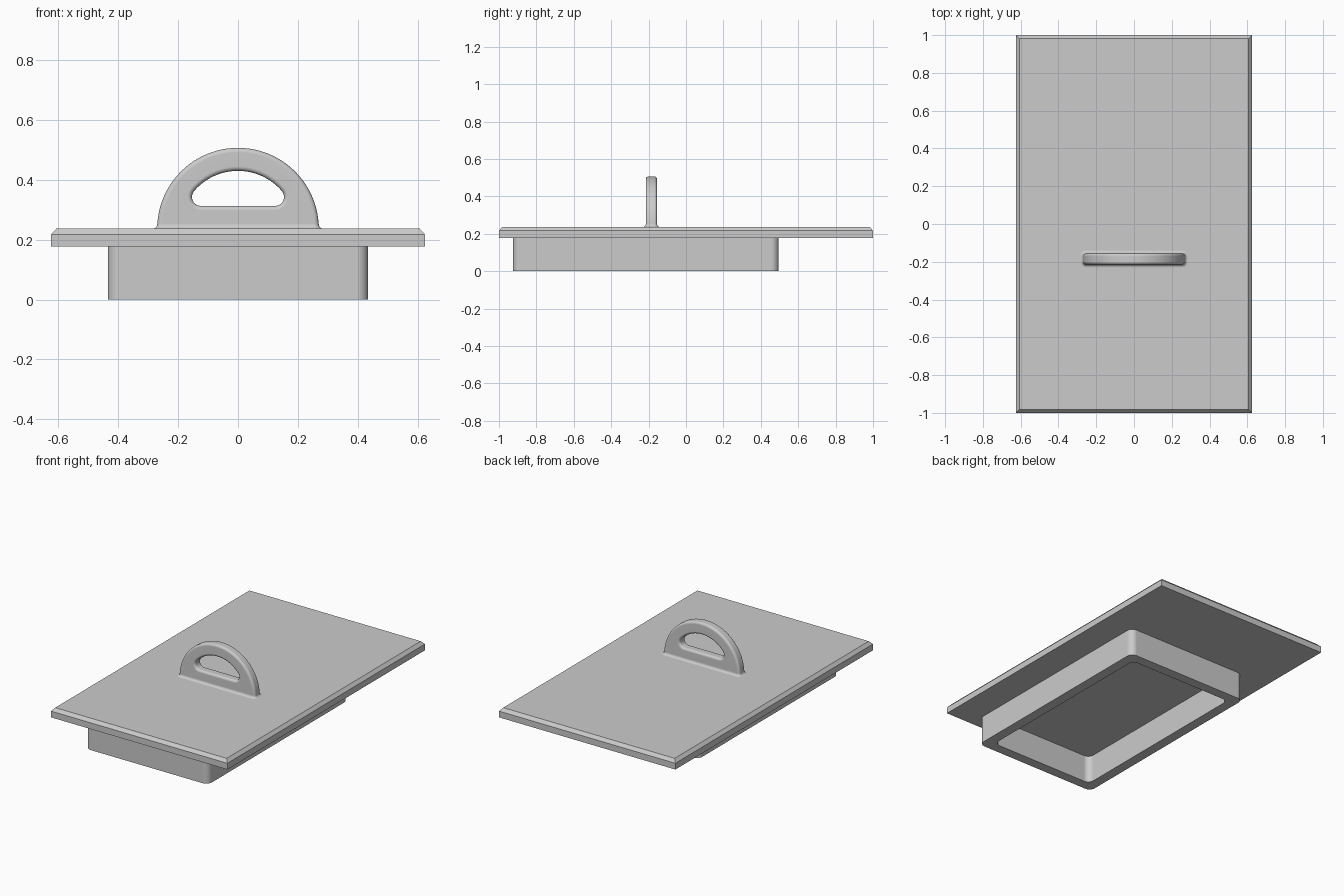
import bpy, bmesh
from math import sin, cos, pi, sqrt, atan2, radians

cube = bpy.data.objects.get("Cube")
if cube:
    bpy.data.objects.remove(cube)

GREY = (0.6, 0.6, 0.6, 1)
mat = bpy.data.materials.new("plain grey")
mat.use_nodes = True
mat.diffuse_color = GREY
mat.node_tree.nodes["Principled BSDF"].inputs["Base Color"].default_value = GREY

PLATE_BOTTOM, PLATE_TOP = 0.177, 0.237
HANDLE_Y, HANDLE_HALF, ROUND = -0.185, 0.03, 0.015


def finish(name, bm, smooth=True):
    bmesh.ops.recalc_face_normals(bm, faces=bm.faces)
    mesh = bpy.data.meshes.new(name)
    bm.to_mesh(mesh)
    bm.free()
    mesh.materials.append(mat)
    obj = bpy.data.objects.new(name, mesh)
    bpy.context.collection.objects.link(obj)
    if smooth:
        bpy.ops.object.select_all(action="DESELECT")
        obj.select_set(True)
        bpy.context.view_layer.objects.active = obj
        bpy.ops.object.shade_smooth_by_angle(angle=radians(35))
        weighted = obj.modifiers.new("weighted normals", "WEIGHTED_NORMAL")
        weighted.keep_sharp = True
    return obj


def arc(cx, cz, r, start, end, steps):
    angles = [start + (end - start) * i / steps for i in range(steps + 1)]
    return [(cx + r * cos(a), cz + r * sin(a)) for a in angles]


def rounded_rect(hx, hy, r, cy):
    pts = []
    for k, (sx, sy) in enumerate([(1, 1), (-1, 1), (-1, -1), (1, -1)]):
        pts += arc(sx * (hx - r), cy + sy * (hy - r), r, k * pi / 2, (k + 1) * pi / 2, 8)
    return pts


def loft(bm, rings, closed=False):
    """Skin a row of equal rings; returns the vertex rings."""
    loops = [[bm.verts.new(p) for p in ring] for ring in rings]
    pairs = list(zip(loops, loops[1:])) + ([(loops[-1], loops[0])] if closed else [])
    for a, b in pairs:
        for i in range(len(a)):
            j = (i + 1) % len(a)
            bm.faces.new((a[i], a[j], b[j], b[i]))
    return loops


# Lid plate with a chamfered top rim
bm = bmesh.new()
rings = []
for inset, z in [(0, PLATE_BOTTOM), (0, PLATE_TOP - 0.02), (0.018, PLATE_TOP)]:
    x, y = 0.625 - inset, 1 - inset
    rings.append([(x, y, z), (-x, y, z), (-x, -y, z), (x, -y, z)])
loops = loft(bm, rings)
bm.faces.new(loops[0])
bm.faces.new(loops[-1])
finish("lid_plate", bm, smooth=False)

# Hollow rounded skirt under the plate
bm = bmesh.new()
rings = []
for wall, z in [(0, 0), (0, PLATE_BOTTOM), (0.065, PLATE_BOTTOM), (0.065, 0)]:
    outline = rounded_rect(0.435 - wall, 0.71 - wall, 0.04, -0.215)
    rings.append([(x, y, z) for x, y in outline])
loft(bm, rings, closed=True)
finish("skirt", bm)


# Handle outlines, drawn back by d for the rounded edges
def handle_outline(d):
    r = 0.27 - d
    return [(r, PLATE_TOP - 0.02)] + arc(0, PLATE_TOP, r, 0, pi, 48) + [(-r, PLATE_TOP - 0.02)]


def grip_hole(d):
    big, small, bottom = 0.193 + d, 0.03 + d, 0.313 - d
    cz = bottom + small
    rise = cz - PLATE_TOP
    cx = sqrt((big - small) ** 2 - rise ** 2)
    a = atan2(rise, cx)
    return (arc(0, PLATE_TOP, big, a, pi - a, 32)
            + arc(-cx, cz, small, pi - a, 1.5 * pi, 12)[1:]
            + arc(cx, cz, small, -pi / 2, a, 12)[:-1])


# Handle: half-round loop with rounded edges
bm = bmesh.new()
steps = [i * pi / 12 for i in range(7)]
front = [(-HANDLE_HALF + ROUND * (1 - sin(t)), ROUND * (1 - cos(t))) for t in reversed(steps)]
stations = front + [(-y, d) for y, d in reversed(front)]
ends = []
for outline in (handle_outline, grip_hole):
    loops = loft(bm, [[(x, HANDLE_Y + y, z) for x, z in outline(d)] for y, d in stations])
    ends.append((loops[0], loops[-1]))
for side in (0, 1):
    edges = []
    for pair in ends:
        loop = pair[side]
        edges += [bm.edges.get((loop[i - 1], loop[i])) for i in range(len(loop))]
    bmesh.ops.triangle_fill(bm, edges=edges, use_beauty=True)
finish("handle", bm)

# Concave fillet where the handle meets the plate
bm = bmesh.new()
rings = []
for t in steps:
    flare, z = ROUND * (1 - sin(t)), PLATE_TOP + ROUND * (1 - cos(t))
    outline = rounded_rect(0.27 + flare, HANDLE_HALF + flare, ROUND + flare, HANDLE_Y)
    rings.append([(x, y, z) for x, y in outline])
loft(bm, rings)
finish("handle_fillet", bm)
